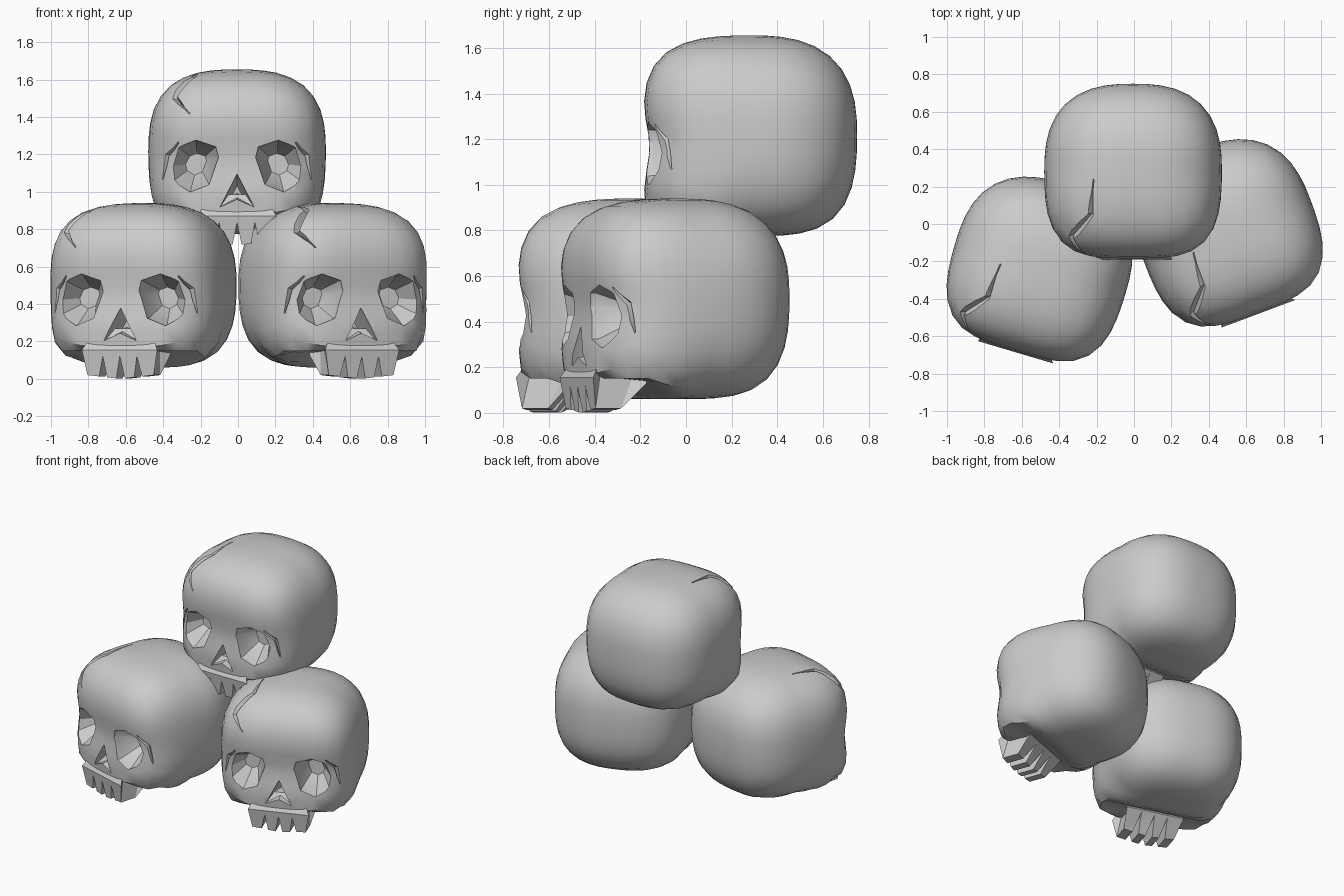
import bpy, bmesh, math
from mathutils import Vector

default = bpy.data.objects.get("Cube")
if default:
    bpy.data.objects.remove(default, do_unlink=True)

bone = bpy.data.materials.new("bone_grey")
bone.use_nodes = True
bone.diffuse_color = (0.6, 0.6, 0.6, 1)
bone.node_tree.nodes["Principled BSDF"].inputs["Base Color"].default_value = (0.6, 0.6, 0.6, 1)

CENTRE = Vector((0, 0, 0.5))
HALF = Vector((0.475, 0.47, 0.44))


def add_object(name, bm):
    bmesh.ops.recalc_face_normals(bm, faces=bm.faces[:])
    mesh = bpy.data.meshes.new(name)
    bm.to_mesh(mesh)
    bm.free()
    mesh.materials.append(bone)
    obj = bpy.data.objects.new(name, mesh)
    bpy.context.scene.collection.objects.link(obj)
    return obj


def loft(name, rings):
    """Closed solid through rings with equal point counts."""
    bm = bmesh.new()
    loops = [[bm.verts.new(p) for p in ring] for ring in rings]
    n = len(loops[0])
    for a, b in zip(loops, loops[1:]):
        for i in range(n):
            j = (i + 1) % n
            bm.faces.new((a[i], a[j], b[j], b[i]))
    bm.faces.new(loops[0])
    bm.faces.new(loops[-1])
    bmesh.ops.triangulate(bm, faces=bm.faces[:])
    return add_object(name, bm)


def carve(obj, cutter):
    cutter.hide_render = True
    mod = obj.modifiers.new("carve", 'BOOLEAN')
    mod.operation = 'DIFFERENCE'
    mod.solver = 'EXACT'
    mod.object = cutter
    bpy.context.view_layer.objects.active = obj
    bpy.ops.object.modifier_apply(modifier=mod.name)
    bpy.data.objects.remove(cutter, do_unlink=True)


def on_skull(d):
    """Push a direction out to the rounded-box cranium surface."""
    u = d.normalized()
    front, low = max(0, -u.y), max(0, -u.z)
    nh = 2.6 + front
    nv = 2.65 + 0.8 * front + low * (0.7 + 5 * front)
    x, y, z = (abs(u[i]) / HALF[i] for i in range(3))
    r = ((x ** nh + y ** nh) ** (nv / nh) + z ** nv) ** (-1 / nv)
    p = CENTRE + u * r
    # shallow hollow across the face and a raised edge under the cheeks
    weight = min(1, max(0, (-0.2 - p.y) / 0.2))
    p.y += 0.03 * weight * math.exp(-((p.z - 0.45) / 0.13) ** 2)
    ramp = min(1, max(0, (-0.08 - p.y) / 0.16))
    p.z = max(p.z, 0.06 + 0.09 * ramp)
    return p


def groove(name, path, widths, depth):
    """Tapered V-shaped cutter that follows the cranium surface."""
    pts = [on_skull(Vector(p) - CENTRE) for p in path]
    rings = []
    for i, (p, w) in enumerate(zip(pts, widths)):
        along = pts[min(i + 1, len(pts) - 1)] - pts[max(i - 1, 0)]
        out = (p - CENTRE).normalized()
        side = out.cross(along).normalized() * w
        rings.append([p + out * 0.02 + side, p + out * 0.02 - side, p - out * depth])
    return loft(name, rings)


# Cranium
bm = bmesh.new()
bmesh.ops.create_cube(bm, size=2)
bmesh.ops.subdivide_edges(bm, edges=bm.edges[:], cuts=9, use_grid_fill=True)
for v in bm.verts:
    v.co = on_skull(Vector([math.tan(c * math.pi / 4) for c in v.co]))
cranium = add_object("cranium", bm)

# Eye sockets with a crease along each temple
eye = [(0.10, 0.47), (0.115, 0.525), (0.22, 0.56), (0.315, 0.525),
       (0.365, 0.42), (0.345, 0.34), (0.25, 0.285), (0.15, 0.325)]
for s in (-1, 1):
    rings = [[(s * (0.21 + (x - 0.21) * k), y, 0.44 + (z - 0.44) * k) for x, z in eye]
             for y, k in ((-0.6, 1.05), (-0.42, 1), (-0.29, 0.42))]
    carve(cranium, loft("socket_cutter", rings))
    temple = [(s * 0.31, -0.43, 0.55), (s * 0.37, -0.39, 0.48), (s * 0.40, -0.36, 0.35)]
    carve(cranium, groove("temple_cutter", temple, (0.006, 0.022, 0.006), 0.025))

# Nose opening
nose = [(0, 0.38), (0.09, 0.205), (0, 0.245), (-0.09, 0.205)]
carve(cranium, loft("nose_cutter", [
    [(x * k, y, 0.29 + (z - 0.29) * k) for x, z in nose]
    for y, k in ((-0.6, 1.05), (-0.44, 1), (-0.33, 0.3))]))

# Crack in the forehead
crack = [(-0.21, -0.04, 0.92), (-0.215, -0.22, 0.88), (-0.31, -0.33, 0.77), (-0.25, -0.43, 0.70)]
carve(cranium, groove("crack_cutter", crack, (0.005, 0.025, 0.03, 0.005), 0.03))

# Upper jaw, notched into four teeth
jaw = loft("upper_jaw", [
    [(0.15 * s, -0.40, 0.27), (0.21 * s, -0.47, 0.155), (0.185 * s, -0.45, 0.02 * abs(s)),
     (0.185 * s, -0.33, 0.02 * abs(s)), (0.21 * s, -0.22, 0.13), (0.15 * s, -0.22, 0.27)]
    for s in (-1, 0, 1)])
for x in (-0.1, 0, 0.1):
    carve(jaw, loft("tooth_gap_cutter", [
        [(x - 0.035, y, -0.05), (x + 0.035, y, -0.05), (x * 0.95, y, 0.12)] for y in (-0.6, -0.1)]))

for part, angle in ((cranium, 32), (jaw, 20)):
    part.data.shade_smooth()
    part.data.set_sharp_from_angle(angle=math.radians(angle))

# Pile of three skulls
pile = {"right": ((-0.5, -0.235, 0), -16.5),
        "left": ((0.5, -0.04, 0), 20.5),
        "top": ((-0.005, 0.28, 0.715), 0)}
for place, (location, turn) in pile.items():
    for part in (cranium, jaw):
        copy = bpy.data.objects.new(place + "_" + part.name, part.data)
        copy.location = location
        copy.rotation_euler.z = math.radians(turn)
        bpy.context.scene.collection.objects.link(copy)
for part in (cranium, jaw):
    bpy.data.objects.remove(part, do_unlink=True)
